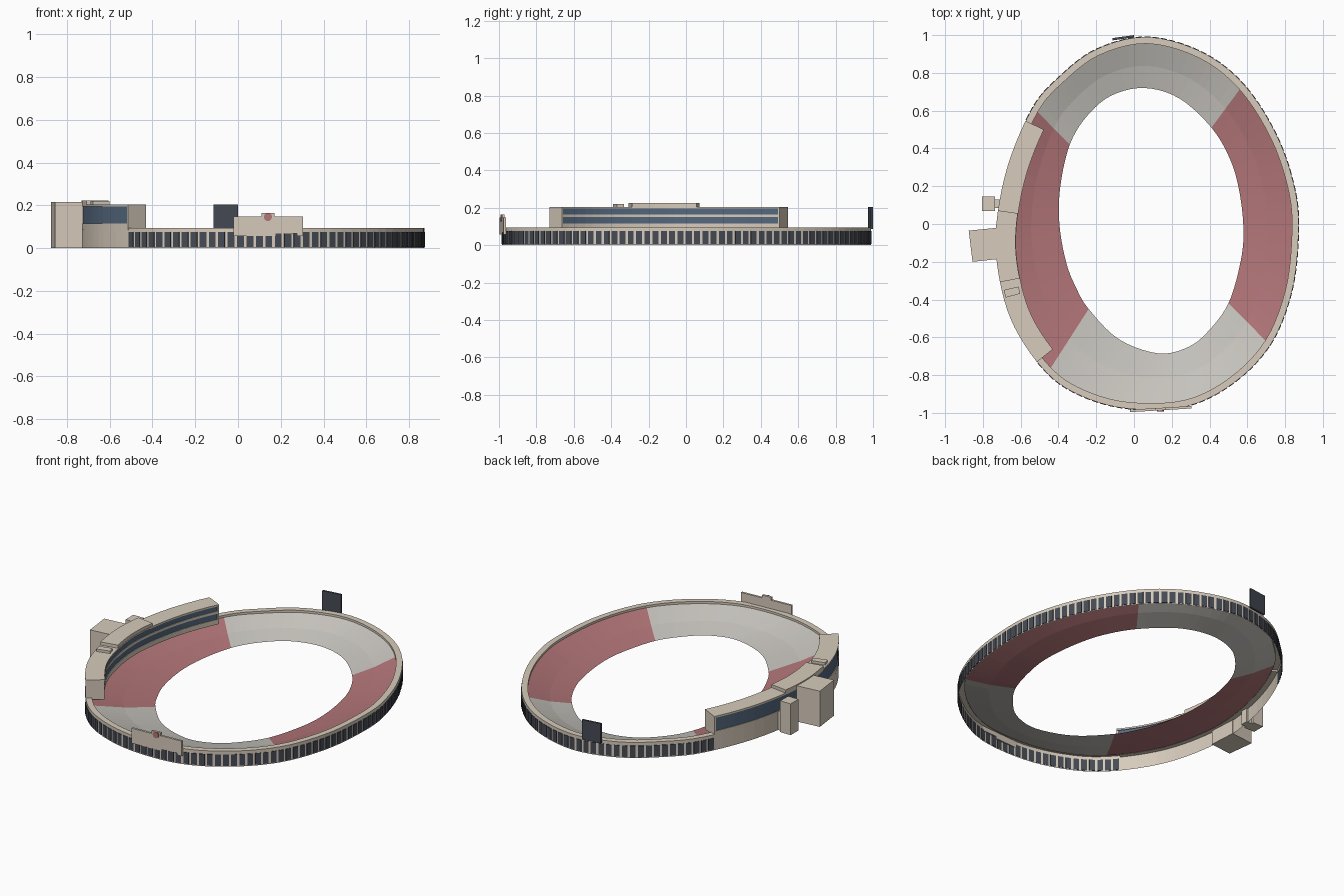
import bpy, bmesh, math
from mathutils import Vector, Matrix

if "Cube" in bpy.data.objects:
    bpy.data.objects.remove(bpy.data.objects["Cube"])

# Matching control points of the outer wall and the field edge, counter-clockwise
OUTER = [(.87, -.07), (.855, .17), (.76, .46), (.585, .735), (.36, .91), (.07, .99), (-.2, .925),
         (-.40, .775), (-.54, .61), (-.67, .30), (-.73, -.03), (-.71, -.30), (-.63, -.55),
         (-.465, -.785), (-.28, -.91), (-.03, -.978), (.28, -.965), (.53, -.84), (.725, -.635), (.835, -.36)]
INNER = [(.58, -.05), (.56, .16), (.51, .34), (.41, .51), (.24, .665), (.055, .72), (-.12, .68),
         (-.25, .57), (-.34, .42), (-.39, .2), (-.395, 0), (-.36, -.2), (-.31, -.33),
         (-.24, -.45), (-.08, -.61), (.13, -.685), (.29, -.65), (.40, -.56), (.50, -.42), (.56, -.22)]


def material(name, rgb):
    m = bpy.data.materials.new(name)
    m.diffuse_color = (*rgb, 1)
    m.use_nodes = True
    m.node_tree.nodes["Principled BSDF"].inputs["Base Color"].default_value = m.diffuse_color
    return m


BEIGE = material("beige_stone", (.68, .60, .50))
RED = material("red_seats", (.45, .18, .19))
GREY = material("grey_seats", (.58, .56, .52))
GLASS = material("blue_glass", (.09, .14, .21))
DARK = material("dark_panel", (.06, .07, .09))


def curve(pts, t):
    # Closed Catmull-Rom curve
    n, i = len(pts), math.floor(t)
    f = t - i
    a, b, c, d = (Vector(pts[(i + k) % n]) for k in (-1, 0, 1, 2))
    return .5 * (2 * b + (c - a) * f + (2 * a - 5 * b + 4 * c - d) * f * f
                 + (3 * b - a - 3 * c + d) * f ** 3)


def wall_point(t, off, z):
    # Point on the outer wall, moved outward by off
    p = curve(OUTER, t)
    d = curve(OUTER, t + .01) - curve(OUTER, t - .01)
    p += Vector((d.y, -d.x)).normalized() * off
    return Vector((p.x, p.y, z))


def finish(name, bm, mat):
    me = bpy.data.meshes.new(name)
    bm.to_mesh(me)
    bm.free()
    me.materials.append(mat)
    ob = bpy.data.objects.new(name, me)
    bpy.context.collection.objects.link(ob)
    return ob


def add_rows(bm, rows, solid):
    # Skin a list of cross-sections; solid ones are closed and capped
    vs = [[bm.verts.new(p) for p in r] for r in rows]
    m = len(rows[0])
    for a, b in zip(vs, vs[1:]):
        for k in range(m if solid else m - 1):
            j = (k + 1) % m
            bm.faces.new((a[k], b[k], b[j], a[j]))
    if solid:
        bm.faces.new(vs[0])
        bm.faces.new(vs[-1][::-1])


def add_sweep(bm, t0, t1, n, o0, o1, z0, z1):
    # Box section between two offsets, swept along the wall
    sec = [(o0, z0), (o0, z1), (o1, z1), (o1, z0)]
    add_rows(bm, [[wall_point(t0 + (t1 - t0) * i / n, o, z) for o, z in sec]
                  for i in range(n + 1)], True)


def sweep(name, mat, *args):
    bm = bmesh.new()
    add_sweep(bm, *args)
    bmesh.ops.recalc_face_normals(bm, faces=bm.faces)
    return finish(name, bm, mat)


def prism(name, mat, pts, z0, z1):
    bm = bmesh.new()
    add_rows(bm, [[(x, y, z) for x, y in pts] for z in (z0, z1)], True)
    bmesh.ops.recalc_face_normals(bm, faces=bm.faces)
    return finish(name, bm, mat)


def panel(name, mat, a, b, thick, z0, z1):
    # Upright slab from a to b, thickened towards the back
    prism(name, mat, [a, b, (b[0], b[1] + thick), (a[0], a[1] + thick)], z0, z1)


# Outer wall with flat rim and inner lip
bm = bmesh.new()
section = [(0, 0), (0, .095), (-.035, .095), (-.035, .08)]
add_rows(bm, [[wall_point(i / 5, o, z) for o, z in section] for i in range(101)], False)
bmesh.ops.remove_doubles(bm, verts=bm.verts, dist=1e-5)
bmesh.ops.recalc_face_normals(bm, faces=bm.faces)
finish("outer_wall", bm, BEIGE)

# Seating bowl in four sections
for name, mat, t0, t1 in (("north_seats", GREY, 3, 8), ("west_seats", RED, 8, 13),
                          ("south_seats", GREY, 13, 18), ("east_seats", RED, 18, 23)):
    bm = bmesh.new()
    rows = []
    for i in range((t1 - t0) * 5 + 1):
        t = t0 + i / 5
        top = wall_point(t, -.035, .082)
        low = curve(INNER, t).to_3d()
        low.z = .008
        mid = (top + low) / 2
        mid.z = .038
        rows.append([top, mid, low])
    add_rows(bm, rows, False)
    for f in bm.faces:
        f.normal_update()
        if f.normal.z < 0:
            f.normal_flip()
    finish(name, bm, mat)

# Evenly spaced facade windows everywhere except behind the main stand
STAND0, STAND1 = 8.24, 12.73
samples, length = [(STAND1, 0)], 0
for i in range(1, 2001):
    t = STAND1 + (20 + STAND0 - STAND1) * i / 2000
    length += (curve(OUTER, t) - curve(OUTER, samples[-1][0])).length
    samples.append((t, length))


def at_length(s):
    return min(samples, key=lambda q: abs(q[1] - s))[0]


bm = bmesh.new()
count = round(length / .0445)
for i in range(count):
    s = (i + .5) * length / count
    add_sweep(bm, at_length(s - .016), at_length(s + .016), 1, .003, -.002, .006, .075)
bmesh.ops.recalc_face_normals(bm, faces=bm.faces)
finish("facade_windows", bm, DARK)

# Main stand: base, glazed storey, inner band, roof and solid ends
sweep("stand_base", BEIGE, STAND0, STAND1, 24, .001, -.105, .085, .115)
sweep("stand_glass", GLASS, STAND0 + .02, STAND1 - .02, 24, -.002, -.102, .115, .197)
sweep("stand_inner_band", BEIGE, STAND0, STAND1, 24, -.09, -.105, .15, .165)
sweep("stand_roof", BEIGE, STAND0, STAND1, 24, .001, -.107, .195, .205)
sweep("stand_north_end", BEIGE, STAND0, STAND0 + .03, 1, .001, -.105, .085, .205)
sweep("stand_south_end", BEIGE, STAND1 - .03, STAND1, 1, .001, -.105, .085, .205)
sweep("raised_roof", BEIGE, 9.68, 11.03, 8, .001, -.105, .205, .224)
sweep("roof_block", BEIGE, 11.2, 11.36, 1, -.01, -.09, .205, .22)

# Stair towers on the west side
prism("large_tower", BEIGE, [(-.875, -.035), (-.725, -.02), (-.715, -.185), (-.855, -.2)], 0, .217)
prism("small_tower", BEIGE, [(-.805, .07), (-.735, .07), (-.735, .145), (-.805, .145)], 0, .19)
prism("tower_link", BEIGE, [(-.74, .085), (-.70, .085), (-.70, .13), (-.74, .13)], 0, .115)

# North scoreboard
panel("scoreboard", DARK, (-.115, .972), (0, .988), .012, .085, .205)

# South entrance sign with stepped top, lower legs and a round emblem disc
def sign_part(name, x0, x1, z0, z1):
    y = lambda x: -.996 + .06 * (x + .02)
    panel(name, BEIGE, (x0, y(x0)), (x1, y(x1)), .013, z0, z1)


sign_part("sign_panel", -.02, .305, .068, .147)
sign_part("sign_left_foot", -.02, .175, .056, .068)
sign_part("sign_right_foot", .275, .305, .056, .068)
sign_part("sign_crest", .11, .17, .147, .164)
bm = bmesh.new()
bmesh.ops.create_cone(bm, cap_ends=True, segments=24, radius1=.019, radius2=.019, depth=.008,
                      matrix=Matrix.Translation((.14, -.988, .146)) @ Matrix.Rotation(math.pi / 2, 4, 'X'))
finish("sign_disc", bm, RED)
